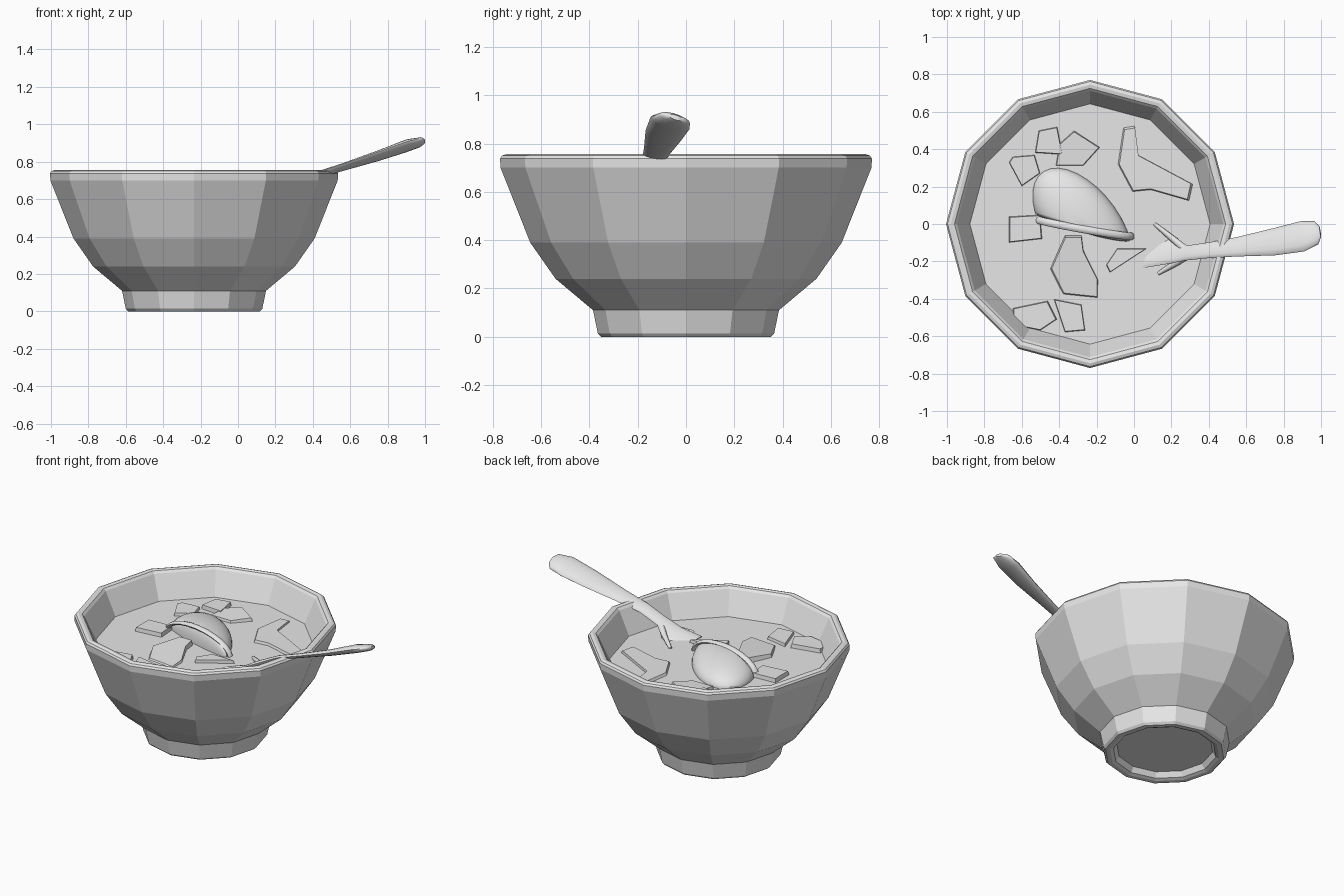
import bpy, bmesh, math
from mathutils import Vector, Quaternion

if "Cube" in bpy.data.objects:
    bpy.data.objects.remove(bpy.data.objects["Cube"])

CX = -0.235      # bowl axis
SOUP = 0.59      # soup level

clay = bpy.data.materials.new("plain_grey")
clay.diffuse_color = (0.8, 0.8, 0.8, 1)
clay.use_nodes = True
clay.node_tree.nodes["Principled BSDF"].inputs["Base Color"].default_value = clay.diffuse_color


def finish(bm, name, smooth=None):
    bmesh.ops.recalc_face_normals(bm, faces=bm.faces[:])
    mesh = bpy.data.meshes.new(name)
    bm.to_mesh(mesh)
    bm.free()
    mesh.materials.append(clay)
    ob = bpy.data.objects.new(name, mesh)
    bpy.context.collection.objects.link(ob)
    if smooth:
        bpy.ops.object.select_all(action='DESELECT')
        ob.select_set(True)
        bpy.context.view_layer.objects.active = ob
        bpy.ops.object.shade_smooth_by_angle(angle=math.radians(smooth))
    return ob


def lathe(name, profile, n=12):
    """Faceted ring of (radius, z) points, both ends capped."""
    bm = bmesh.new()
    rings = [[bm.verts.new((CX + r * math.cos(math.tau * i / n),
                            r * math.sin(math.tau * i / n), z))
              for i in range(n)] for r, z in profile]
    for a, b in zip(rings, rings[1:]):
        for i in range(n):
            j = (i + 1) % n
            bm.faces.new((a[i], a[j], b[j], b[i]))
    bm.faces.new(rings[0])
    bm.faces.new(rings[-1])
    return finish(bm, name)


def loft(name, sections, roll=0, n=14):
    """Elliptical tube through (x, y, z, half width, half thickness)."""
    bm = bmesh.new()
    pts = [Vector(s[:3]) for s in sections]
    rings = []
    for k, s in enumerate(sections):
        t = (pts[min(k + 1, len(pts) - 1)] - pts[max(k - 1, 0)]).normalized()
        side = t.cross(Vector((0, 0, 1))).normalized()
        side = Quaternion(t, math.radians(roll)) @ side
        up = side.cross(t)
        rings.append([bm.verts.new(pts[k]
                                   + side * s[3] * math.cos(math.tau * i / n)
                                   + up * s[4] * math.sin(math.tau * i / n))
                      for i in range(n)])
    for a, b in zip(rings, rings[1:]):
        for i in range(n):
            j = (i + 1) % n
            bm.faces.new((a[i], a[j], b[j], b[i]))
    bm.faces.new(rings[0])
    bm.faces.new(rings[-1])
    return finish(bm, name, 50)


def chunk(name, outline, h=0.02, tilt=(0, 0)):
    """Thin irregular food piece with slightly sloping sides."""
    bm = bmesh.new()
    c = Vector((sum(p[0] for p in outline), sum(p[1] for p in outline))) / len(outline)
    low = [bm.verts.new((x, y, SOUP - 0.01)) for x, y in outline]
    top = []
    for x, y in outline:
        q = c + (Vector((x, y)) - c) * 0.93
        z = SOUP + h + (x - c.x) * tilt[0] + (y - c.y) * tilt[1]
        top.append(bm.verts.new((q.x, q.y, max(z, SOUP + 0.003))))
    for i in range(len(low)):
        j = (i + 1) % len(low)
        bm.faces.new((low[i], low[j], top[j], top[i]))
    face = bm.faces.new(top)
    bmesh.ops.triangulate(bm, faces=[face])
    return finish(bm, name, 25)


# Bowl: recessed foot, three-band wall, rounded rim, inside wall
lathe("bowl", [(0.285, 0.04), (0.305, 0.008), (0.325, 0.0), (0.352, 0.0),
               (0.365, 0.014), (0.385, 0.11), (0.54, 0.24), (0.645, 0.39),
               (0.768, 0.70), (0.77, 0.738), (0.762, 0.75), (0.745, 0.756),
               (0.725, 0.752), (0.712, 0.738), (0.64, SOUP - 0.005)])

# Soup surface
lathe("soup", [(0.635, SOUP - 0.03), (0.645, SOUP)])

# Spoon: rolled handle sinking into the soup, with the two rims of its head
loft("spoon_handle", [(0.996, -0.042, 0.908, 0.03, 0.01),
                      (0.975, -0.046, 0.904, 0.066, 0.02),
                      (0.90, -0.066, 0.885, 0.085, 0.026),
                      (0.75, -0.095, 0.832, 0.076, 0.02),
                      (0.55, -0.122, 0.768, 0.054, 0.014),
                      (0.40, -0.140, 0.722, 0.044, 0.014),
                      (0.28, -0.155, 0.660, 0.042, 0.018),
                      (0.20, -0.145, 0.605, 0.075, 0.018),
                      (0.08, -0.125, 0.560, 0.12, 0.015)], roll=18)
loft("spoon_head_rim_back", [(0.29, -0.15, 0.655, 0.022, 0.018),
                             (0.22, -0.09, 0.615, 0.018, 0.016),
                             (0.11, 0.00, 0.588, 0.01, 0.012)], n=8)
loft("spoon_head_rim_front", [(0.29, -0.165, 0.655, 0.022, 0.018),
                              (0.23, -0.205, 0.615, 0.018, 0.016),
                              (0.13, -0.265, 0.588, 0.01, 0.012)], n=8)

# Dumpling: dome with a long back slope and a steep front
bm = bmesh.new()
bmesh.ops.create_uvsphere(bm, u_segments=32, v_segments=16, radius=1)
for v in bm.verts:
    x, y, z = v.co
    v.co = (-0.275 + 0.255 * x - 0.08 * max(y, 0),
            -0.01 - 0.075 * x + y * (0.30 if y > 0 else 0.035),
            SOUP + 0.105 * z)
finish(bm, "dumpling", 40)

# Dumpling lip: arched crease along its front edge
lip = []
for k in range(13):
    a = math.pi * k / 12
    x = -math.cos(a)
    lip.append((-0.265 + 0.255 * x, -0.02 - 0.045 * x - 0.01 * math.sin(a),
                SOUP + 0.105 * math.sin(a), 0.02, 0.012))
loft("dumpling_lip", lip, n=8)

# Floating food pieces
chunk("left_back_piece", [(-.67, .33), (-.65, .36), (-.53, .37), (-.50, .27),
                          (-.60, .20)], 0.018)
chunk("back_piece", [(-.53, .38), (-.51, .50), (-.41, .52), (-.38, .37)], 0.025)
chunk("back_slice", [(-.40, .43), (-.32, .50), (-.18, .41), (-.27, .31),
                     (-.42, .31)], 0.02, (0, 0.05))
chunk("right_leaf", [(-.06, .52), (0, .53), (.02, .37), (.17, .29), (.32, .21),
                     (.30, .12), (.09, .18), (-.01, .17), (-.09, .32)], 0.016)
chunk("left_piece", [(-.67, .04), (-.50, .05), (-.49, -.08), (-.67, -.10)], 0.025)
chunk("middle_slice", [(-.37, -.06), (-.28, -.06), (-.27, -.14), (-.19, -.30),
                       (-.19, -.40), (-.38, -.38), (-.45, -.24)], 0.022, (0, 0.08))
chunk("small_wedge", [(-.15, -.22), (-.09, -.13), (.07, -.13), (-.13, -.26)], 0.02)
chunk("front_left_piece", [(-.65, -.45), (-.46, -.41), (-.41, -.51), (-.50, -.57),
                           (-.65, -.54)], 0.025)
chunk("front_piece", [(-.43, -.40), (-.28, -.43), (-.26, -.57), (-.37, -.58)], 0.018)
